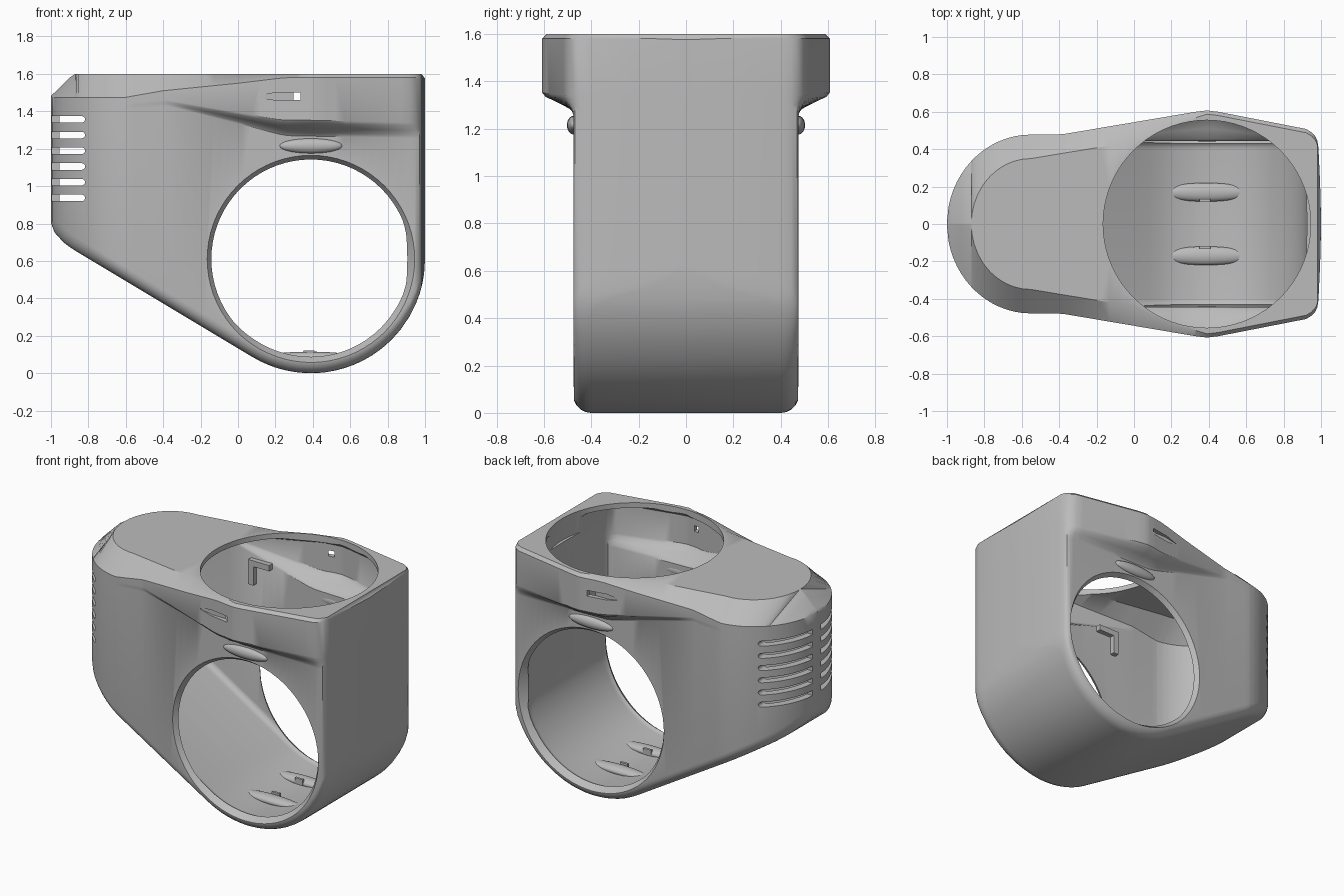
import bpy, bmesh, math
from mathutils import Matrix, Vector

if "Cube" in bpy.data.objects:
    bpy.data.objects.remove(bpy.data.objects["Cube"])

grey = bpy.data.materials.new("plain_grey")
grey.diffuse_color = (0.5, 0.5, 0.5, 1)
grey.use_nodes = True
grey.node_tree.nodes["Principled BSDF"].inputs["Base Color"].default_value = grey.diffuse_color
CX, CZ, R = 0.39, 0.61, 0.61          # centre and radius of the round lower end


def lerp(table, x):
    for (x0, v0), (x1, v1) in zip(table, table[1:]):
        if x <= x1:
            return v0 + (v1 - v0) * max(0, (x - x0) / (x1 - x0))
    return table[-1][1]


PLAN = [(-0.55, .478), (-.38, .48), (.33, .6), (.39, .607), (.45, .6), (.92, .508), (.95, .49),
        (.97, .468), (.98, .445), (.986, .41), (.995, .22), (1, .03)]
ROOF = [(-.55, .35), (-.4, .375), (0, .44), (.2, .53), (.39, .587)]
CHAMFER = [(-1, 1.475), (-.6, 1.475), (-.4, 1.51), (0, 1.55), (.25, 1.58), (1, 1.58)]
FLARE = [(-1, 1.38), (-.38, 1.43), (.25, 1.27), (1, 1.255)]
NOSE = [(-1, .07), (-.98, .03), (-.93, .006), (-.88, 0)]


def section(x, inner):
    """Half cross-section (y, z) of the housing at station x."""
    if x < -.55:
        wu = max(.012, .478 * math.sqrt(max(0, 1 - ((x + .55) / .45) ** 2)))
        roof = max(.006, .35 * math.sqrt(max(0, 1 - ((x + .55) / .32) ** 2)))
    else:
        wu = lerp(PLAN, x)
        roof = min(lerp(ROOF, x), wu - .02)
    wl = min(wu, .476)
    if x > .076:
        zb = CZ - math.sqrt(max(0, R * R - (x - CX) ** 2))
    else:
        zb = .087 - .6 * (x - .076) + lerp(NOSE, x)
    zt = min(1.6, 1.482 + (x + 1) * .98) - max(0, x - .98) * 1.2
    zc = min(lerp(CHAMFER, x), zt - .005)
    z0 = lerp(FLARE, x)
    z1 = z0 + lerp([(-.38, .03), (.3, .085)], x)
    px = x
    if inner:
        k = .877 if x > CX else .971
        px = CX + (x - CX) * k
        zb = CZ - (CZ - zb) * .877 if x > CX else zb + .075
        wu, wl, roof = max(.01, wu - .032), max(.01, wl - .032), max(.004, roof - .03)
        roof = min(roof, wu - .004)
        zt, zc = zt - .035, zc - .035
    r = min(.045 if inner else .075, .45 * wl)
    pts = [(wl - r + r * math.sin(a), zb + r - r * math.cos(a))
           for a in [i * math.pi / 10 for i in range(6)]]
    for f in (0, .2, .5, .8, 1):       # flare out to the collar
        s = f * f * (3 - 2 * f)
        pts.append((wl + (wu - wl) * s, z0 + (z1 - z0) * f))
    pts += [(wu, zc), (roof, zt)]
    return px, pts


def new_object(name, bm):
    bmesh.ops.recalc_face_normals(bm, faces=bm.faces)
    me = bpy.data.meshes.new(name)
    bm.to_mesh(me)
    bm.free()
    ob = bpy.data.objects.new(name, me)
    bpy.context.collection.objects.link(ob)
    me.materials.append(grey)
    return ob


def loft(name, inner):
    xs = [-.55 - .45 * math.sin(i * math.pi / 32) for i in range(17)]
    xs += [-.55 - .32 * math.sin(i * math.pi / 20) for i in range(1, 11)]
    xs += [-.38 + i * .05 for i in range(26)] + [p[0] for p in PLAN + ROOF]
    stations = []
    for x in sorted(xs):
        if not stations or x - stations[-1] > .0035:
            stations.append(x)
    bm = bmesh.new()
    rings = []
    for x in stations:
        px, half = section(x, inner)
        ring = half + [(-y, z) for y, z in reversed(half)]
        rings.append([bm.verts.new((px, y, z)) for y, z in ring])
    n = len(rings[0])
    for a, b in zip(rings, rings[1:]):
        for i in range(n):
            j = (i + 1) % n
            bm.faces.new((a[i], a[j], b[j], b[i]))
    bm.faces.new(rings[0])
    bm.faces.new(rings[-1])
    return new_object(name, bm)


def prism(name, xz, y0, y1):
    """Side outline extruded along y."""
    bm = bmesh.new()
    a, b = [[bm.verts.new((x, y, z)) for x, z in xz] for y in (y0, y1)]
    bm.faces.new(a)
    bm.faces.new(b)
    for i in range(len(a)):
        j = (i + 1) % len(a)
        bm.faces.new((a[i], a[j], b[j], b[i]))
    return new_object(name, bm)


def cone(name, r1, r2, depth, matrix):
    bm = bmesh.new()
    bmesh.ops.create_cone(bm, cap_ends=True, segments=72, radius1=r1, radius2=r2,
                          depth=depth, matrix=matrix)
    return new_object(name, bm)


def ellipsoid(name, centre, size):
    bm = bmesh.new()
    bmesh.ops.create_uvsphere(bm, u_segments=28, v_segments=14, radius=1,
                              matrix=Matrix.Translation(centre) @ Matrix.Diagonal((*size, 1)))
    return new_object(name, bm)


def smooth(ob):
    bpy.ops.object.select_all(action='DESELECT')
    ob.select_set(True)
    bpy.context.view_layer.objects.active = ob
    bpy.ops.object.shade_smooth_by_angle(angle=math.radians(32))


# hollow housing and its openings
body = loft("housing", False)
cutters = [loft("cavity", True),
           cone("top_opening", .555, .555, .4, Matrix.Translation((CX, 0, 1.65)))]
for s in (1, -1):
    # round side opening, slightly tapered inwards
    m = Matrix.Translation((CX, s * .48, CZ)) @ Matrix.Rotation(-s * math.pi / 2, 4, 'X')
    cutters.append(cone("side_opening", .502, .613, .16, m))
    # cooling slots with a rounded front end
    for k in range(6):
        z = .937 + k * .084
        end = [(-.835 + .0175 * math.sin(a), z - .0175 * math.cos(a))
               for a in [i * math.pi / 6 for i in range(7)]]
        cutters.append(prism("vent_cutter", [(-1.1, z + .0175), (-1.1, z - .0175)] + end,
                             s * .045, s * .6))
    # wedge-shaped latch pocket
    cutters.append(prism("pocket_cutter", [(.11, 1.474), (.2, 1.46), (.335, 1.46),
                                           (.335, 1.5), (.2, 1.5), (.11, 1.482)],
                         s * .562, s * .7))

bpy.context.view_layer.objects.active = body
for c in cutters:
    mod = body.modifiers.new("cut", 'BOOLEAN')
    mod.operation, mod.solver, mod.object = 'DIFFERENCE', 'EXACT', c
    bpy.ops.object.modifier_apply(modifier=mod.name)
for c in cutters:
    bpy.data.objects.remove(c)
smooth(body)

for s, side in ((1, "back"), (-1, "front")):
    # bulge above the side opening
    smooth(ellipsoid(side + "_bulge", (CX, s * .472, 1.215), (.17, .031, .04)))
    # floor rib with a small clip
    smooth(ellipsoid(side + "_floor_rib", (.385, s * .17, .085), (.24, .05, .03)))
    prism(side + "_rib_clip", [(.35, .08), (.41, .08), (.41, .12), (.35, .12)],
          s * .118, s * .134)
    # angled hook on the inner wall
    prism(side + "_hook", [(-.21, 1.19), (-.17, 1.19), (-.17, 1.32), (-.05, 1.32),
                           (-.05, 1.36), (-.21, 1.36)], s * .41, s * .455)
